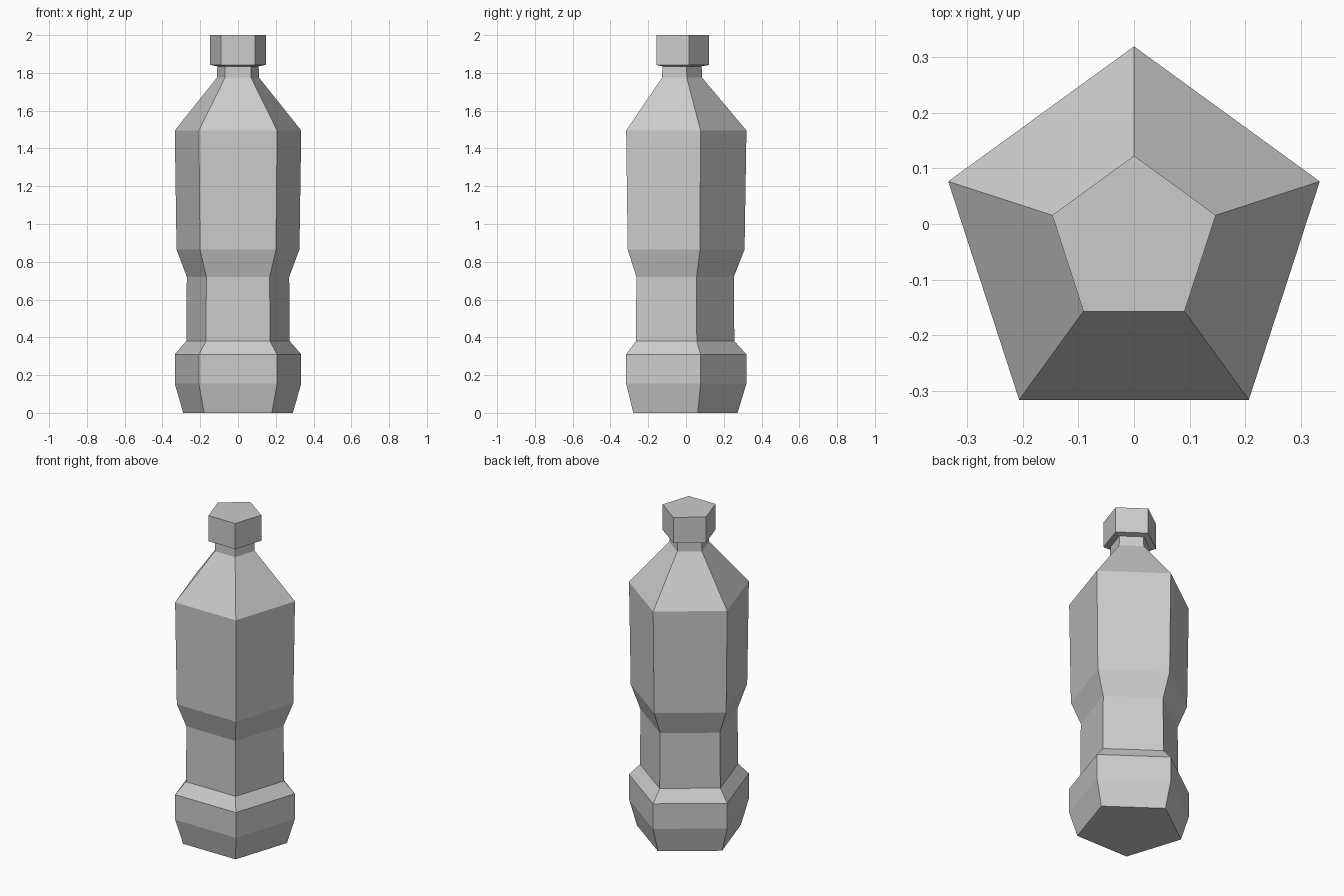
import bpy, bmesh, math

SIDES = 5
CENTRE_Y = -0.032

cube = bpy.data.objects.get("Cube")
if cube:
    bpy.data.objects.remove(cube, do_unlink=True)

grey = bpy.data.materials.new("plain grey")
grey.use_nodes = True
colour = (0.6, 0.6, 0.6, 1.0)
grey.diffuse_color = colour
grey.node_tree.nodes["Principled BSDF"].inputs["Base Color"].default_value = colour


def lathe(name, profile):
    """Closed flat-sided solid from (radius, height) rings, one corner at the back."""
    bm = bmesh.new()
    rings = []
    for radius, z in profile:
        ring = []
        for i in range(SIDES):
            a = math.pi / 2 + math.tau * i / SIDES
            ring.append(bm.verts.new((radius * math.cos(a), CENTRE_Y + radius * math.sin(a), z)))
        rings.append(ring)
    for low, high in zip(rings, rings[1:]):
        for i in range(SIDES):
            j = (i + 1) % SIDES
            bm.faces.new((low[i], low[j], high[j], high[i]))
    bm.faces.new(rings[0][::-1])
    bm.faces.new(rings[-1])
    bmesh.ops.recalc_face_normals(bm, faces=bm.faces)
    mesh = bpy.data.meshes.new(name)
    bm.to_mesh(mesh)
    bm.free()
    mesh.materials.append(grey)
    obj = bpy.data.objects.new(name, mesh)
    bpy.context.collection.objects.link(obj)
    return obj


# Body: tapered foot, lower bulge, waist, upper bulge, shoulder, neck, flared cap
lathe("bottle", [
    (0.305, 0.0), (0.352, 0.155), (0.352, 0.31),
    (0.288, 0.38), (0.285, 0.72),
    (0.342, 0.865), (0.352, 1.495),
    (0.117, 1.775), (0.115, 1.835),
    (0.155, 1.842), (0.155, 2.0),
])
